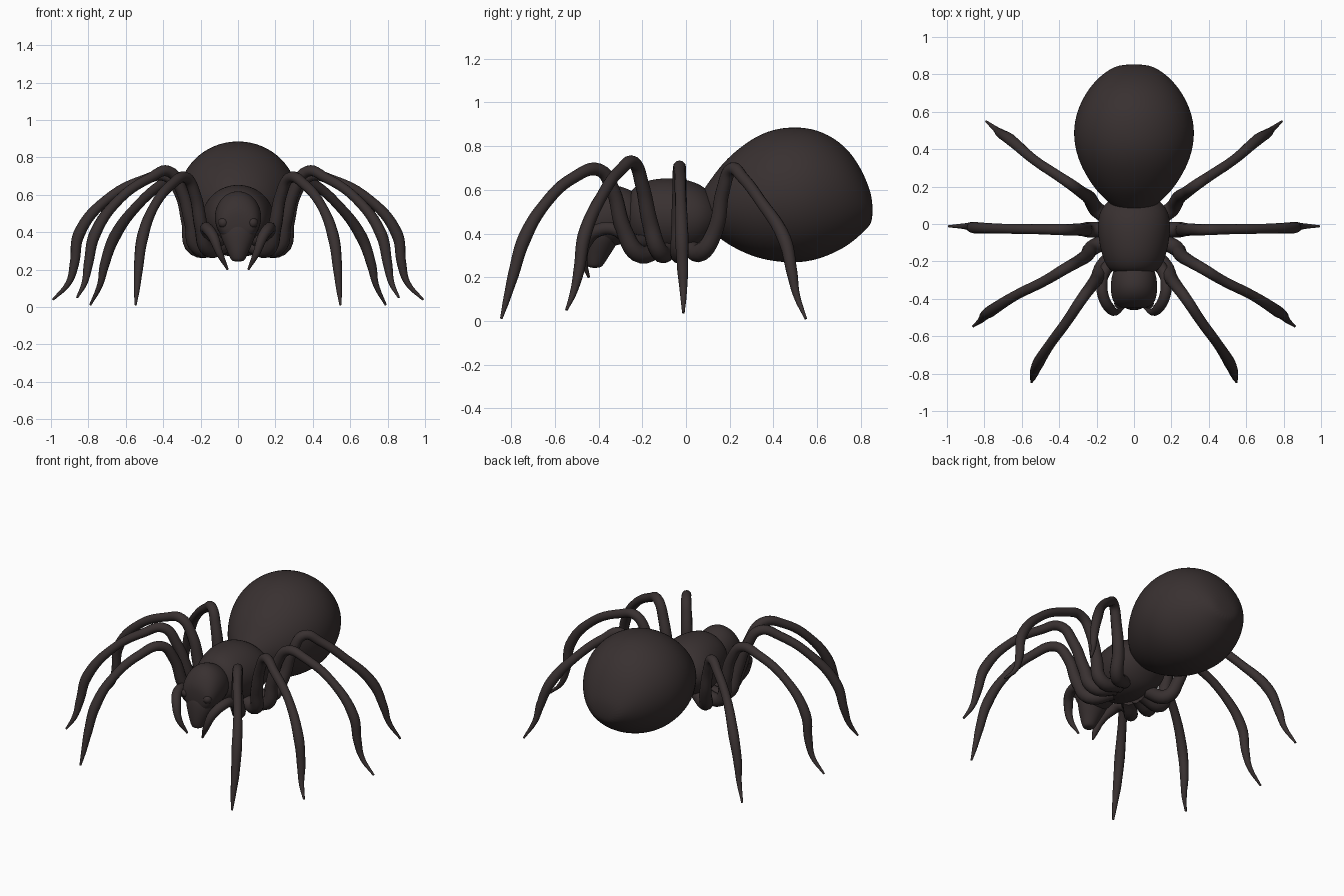
import bpy, bmesh, math
from mathutils import Vector

if "Cube" in bpy.data.objects:
    bpy.data.objects.remove(bpy.data.objects["Cube"])

mat = bpy.data.materials.new("dark brown")
mat.diffuse_color = (0.04, 0.03, 0.03, 1)
mat.use_nodes = True
mat.node_tree.nodes["Principled BSDF"].inputs["Base Color"].default_value = mat.diffuse_color


def finish(obj):
    obj.data.materials.clear()
    obj.data.materials.append(mat)
    for p in obj.data.polygons:
        p.use_smooth = True


def loft(name, rings, vertical=False, seg=24):
    """Rings (t, high, low, half width): t runs along y, or along z if vertical."""
    bm = bmesh.new()
    loops = []
    for t, hi, lo, rx in rings:
        c, r = (hi + lo) / 2, (hi - lo) / 2
        loop = []
        for i in range(seg):
            a = 2 * math.pi * i / seg
            x, k = rx * math.cos(a), c + r * math.sin(a)
            loop.append(bm.verts.new((x, k, t) if vertical else (x, t, k)))
        loops.append(loop)
    for a, b in zip(loops, loops[1:]):
        for i in range(seg):
            j = (i + 1) % seg
            bm.faces.new((a[i], a[j], b[j], b[i]))
    bm.faces.new(loops[0])
    bm.faces.new(loops[-1])
    bmesh.ops.recalc_face_normals(bm, faces=bm.faces)
    me = bpy.data.meshes.new(name)
    bm.to_mesh(me)
    bm.free()
    obj = bpy.data.objects.new(name, me)
    bpy.context.collection.objects.link(obj)
    finish(obj)
    obj.modifiers.new("smooth", 'SUBSURF').levels = 2
    obj.modifiers["smooth"].render_levels = 2


def limb(name, pts, radii):
    """Tapered tube along a smooth path, on both sides."""
    for side, s in (("left", 1), ("right", -1)):
        cu = bpy.data.curves.new(name, 'CURVE')
        cu.dimensions = '3D'
        cu.bevel_depth = 1.0
        cu.bevel_resolution = 4
        cu.resolution_u = 6
        cu.use_fill_caps = True
        sp = cu.splines.new('BEZIER')
        sp.bezier_points.add(len(pts) - 1)
        for bp, p, r in zip(sp.bezier_points, pts, radii):
            bp.co = Vector((s * p[0], p[1], p[2]))
            bp.radius = r
            bp.handle_left_type = bp.handle_right_type = 'AUTO'
        tmp = bpy.data.objects.new("path", cu)
        bpy.context.collection.objects.link(tmp)
        bpy.context.view_layer.update()
        dg = bpy.context.evaluated_depsgraph_get()
        me = bpy.data.meshes.new_from_object(tmp.evaluated_get(dg))
        bpy.data.objects.remove(tmp)
        obj = bpy.data.objects.new(f"{side}_{name}", me)
        bpy.context.collection.objects.link(obj)
        finish(obj)


# Body masses
loft("abdomen", [
    (0.065, .58, .49, .06), (0.10, .63, .42, .12), (0.15, .70, .38, .175),
    (0.20, .757, .343, .22), (0.30, .838, .292, .283), (0.40, .882, .269, .318),
    (0.50, .892, .261, .328), (0.60, .88, .276, .31), (0.70, .827, .318, .262),
    (0.77, .752, .365, .205), (0.82, .66, .415, .145), (0.855, .56, .45, .075)])
loft("thorax", [
    (-0.27, .57, .38, .10), (-0.235, .62, .34, .145), (-0.17, .648, .305, .172),
    (-0.08, .657, .295, .192), (0.0, .65, .295, .197), (0.07, .625, .32, .185),
    (0.12, .58, .37, .145), (0.16, .52, .42, .08)])
loft("head", [
    (-0.21, .57, .39, .09), (-0.26, .605, .36, .118), (-0.33, .627, .34, .127),
    (-0.39, .605, .335, .122), (-0.43, .555, .35, .105), (-0.452, .50, .39, .07)])

# Tapering jaw below the head
loft("jaws", [
    (.47, -.28, -.44, .09), (.41, -.29, -.458, .102), (.36, -.31, -.462, .088),
    (.30, -.35, -.462, .058), (.26, -.375, -.455, .042), (.242, -.39, -.445, .03)],
    vertical=True)

# Eyes
for side, s in (("left", 1), ("right", -1)):
    bpy.ops.mesh.primitive_uv_sphere_add(segments=16, ring_count=10, radius=0.028,
                                         location=(s * .078, -.425, .45))
    bpy.context.object.name = side + "_eye"
    finish(bpy.context.object)

# Feelers curling around the jaws to the fangs
limb("feeler", [(.09, -.18, .36), (.155, -.25, .37), (.172, -.33, .42), (.16, -.40, .415),
                (.13, -.45, .37), (.10, -.47, .29), (.055, -.445, .20)],
     [.035, .033, .03, .03, .028, .02, .006])

# Four pairs of legs: hip, thigh, knee, shin, foot
radii = [.04, .042, .037, .032, .03, .027, .026, .031, .025, .016, .006]
legs = {
    "front_leg": [(.06, -.12, .33), (.16, -.22, .31), (.195, -.285, .42), (.23, -.335, .60),
                  (.275, -.395, .69), (.355, -.515, .655), (.45, -.645, .535), (.51, -.74, .375),
                  (.532, -.79, .21), (.54, -.82, .10), (.548, -.845, .01)],
    "second_leg": [(.08, -.07, .33), (.21, -.12, .315), (.25, -.165, .45), (.30, -.20, .62),
                   (.37, -.24, .725), (.47, -.30, .69), (.63, -.38, .58), (.765, -.465, .39),
                   (.80, -.49, .23), (.82, -.515, .13), (.86, -.547, .05)],
    "third_leg": [(.08, -.03, .33), (.23, -.03, .315), (.265, -.03, .45), (.31, -.03, .61),
                  (.385, -.03, .70), (.50, -.028, .68), (.70, -.025, .575), (.85, -.02, .39),
                  (.875, -.015, .23), (.905, -.012, .13), (.99, -.012, .038)],
    "rear_leg": [(.08, .01, .34), (.19, .07, .315), (.235, .135, .42), (.28, .17, .60),
                 (.335, .21, .695), (.41, .26, .655), (.53, .34, .55), (.66, .45, .375),
                 (.715, .485, .22), (.737, .505, .12), (.79, .548, .01)],
}
for name, pts in legs.items():
    limb(name, pts, radii)
